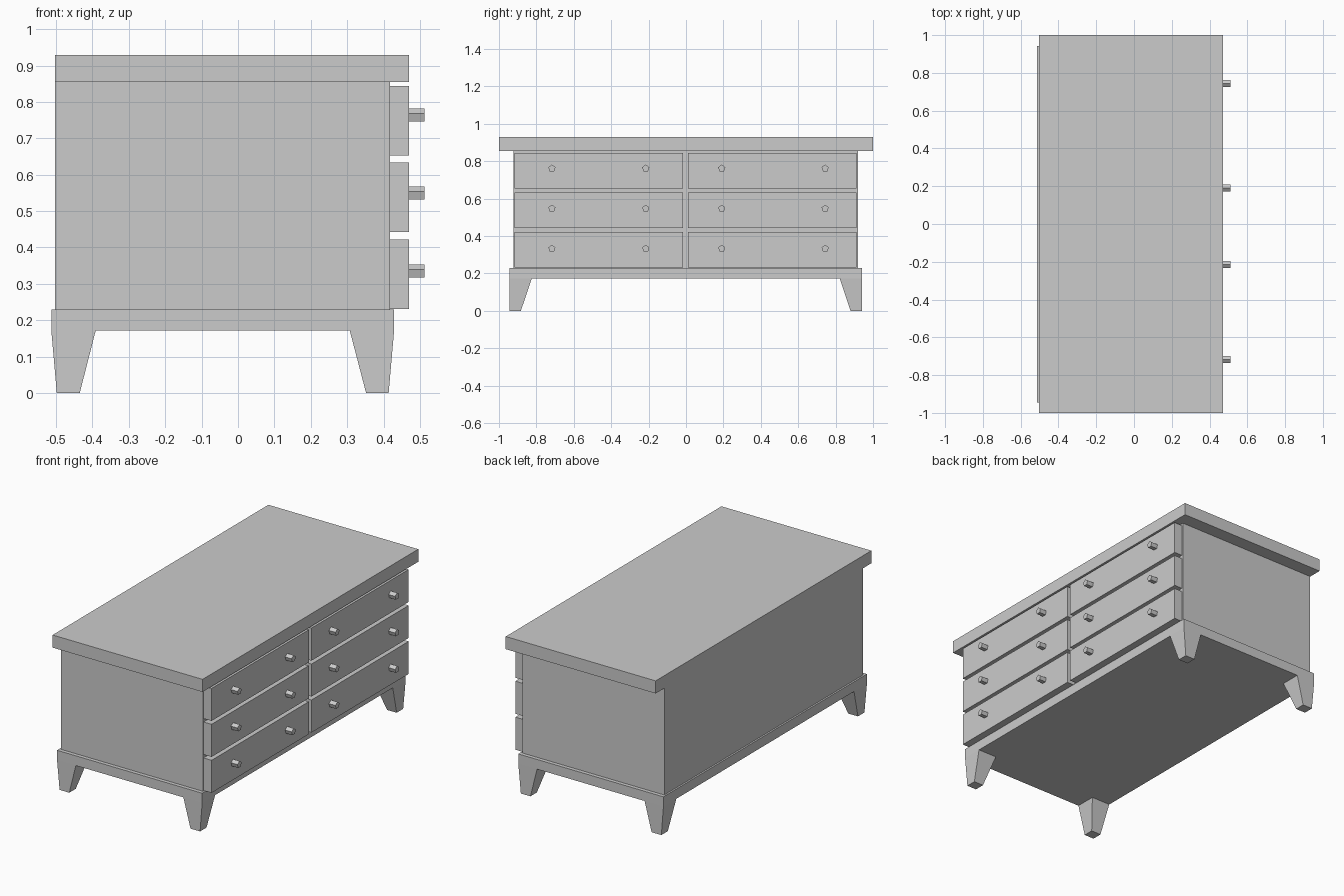
import bpy, bmesh
from math import cos, sin, tau

old = bpy.data.objects.get("Cube")
if old:
    bpy.data.objects.remove(old, do_unlink=True)

GREY = (0.6, 0.6, 0.6, 1.0)
paint = bpy.data.materials.new("light grey")
paint.use_nodes = True
paint.diffuse_color = GREY
paint.node_tree.nodes["Principled BSDF"].inputs["Base Color"].default_value = GREY


def loft(name, start, end):
    """Closed solid between two matching rings of points."""
    bm = bmesh.new()
    a = [bm.verts.new(p) for p in start]
    b = [bm.verts.new(p) for p in end]
    bm.faces.new(a)
    bm.faces.new(b)
    for i in range(len(a)):
        j = (i + 1) % len(a)
        bm.faces.new((a[i], a[j], b[j], b[i]))
    bmesh.ops.recalc_face_normals(bm, faces=bm.faces)
    mesh = bpy.data.meshes.new(name)
    bm.to_mesh(mesh)
    bm.free()
    mesh.materials.append(paint)
    obj = bpy.data.objects.new(name, mesh)
    bpy.context.collection.objects.link(obj)
    return obj


def rect(x, y, z):
    return [(x[0], y[0], z), (x[1], y[0], z), (x[1], y[1], z), (x[0], y[1], z)]


def box(name, x, y, z):
    return loft(name, rect(x, y, z[0]), rect(x, y, z[1]))


# Carcass: base, body and overhanging top
BACK, FRONT, FACE = -0.503, 0.418, 0.47
BASE = 0.172
box("base", (-0.513, 0.429), (-0.945, 0.942), (BASE, 0.229))
box("body", (BACK, FRONT), (-0.923, 0.92), (0.229, 0.855))
box("top", (BACK, FACE), (-1, 1), (0.855, 0.929))

# Tapered legs, one at each corner: (name, top range, foot range)
for x_name, x_top, x_foot in (("back", (-0.513, -0.391), (-0.498, -0.435)),
                              ("front", (0.307, 0.429), (0.352, 0.414))):
    for y_name, y_top, y_foot in (("near", (-0.945, -0.825), (-0.943, -0.883)),
                                  ("far", (0.822, 0.942), (0.88, 0.94))):
        loft(f"{x_name}_{y_name}_leg", rect(x_foot, y_foot, 0), rect(x_top, y_top, BASE))


# Five-sided knob standing out from a drawer
def knob(name, y, z, r=0.02):
    def ring(x):
        return [(x, y + r * sin(tau * i / 5), z + r * cos(tau * i / 5)) for i in range(5)]
    loft(name, ring(FACE), ring(0.512))


# Two columns of three drawers, with two knobs each
for row in range(3):
    bottom = 0.231 + 0.211 * row
    for col, y_range, knobs in (("near", (-0.916, -0.015), (-0.717, -0.215)),
                                ("far", (0.01, 0.911), (0.191, 0.744))):
        box(f"{col}_drawer_{row + 1}", (FRONT, FACE), y_range, (bottom, bottom + 0.191))
        for n, y in enumerate(knobs, 1):
            knob(f"{col}_drawer_{row + 1}_knob_{n}", y, 0.333 + 0.2145 * row)
